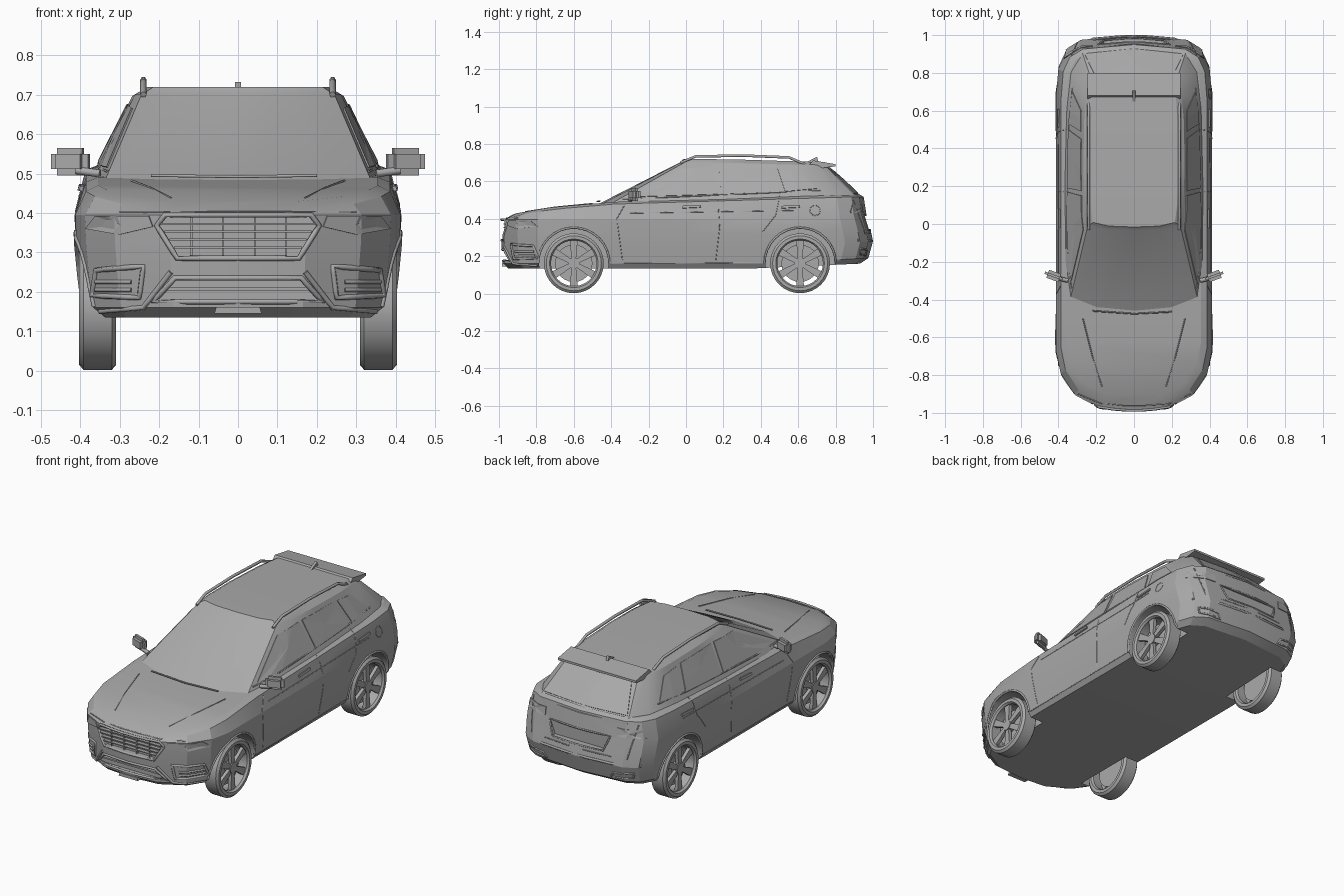
import bpy, bmesh
from math import sin, cos, pi
from mathutils import Vector, Matrix
from mathutils.bvhtree import BVHTree

if "Cube" in bpy.data.objects:
    bpy.data.objects.remove(bpy.data.objects["Cube"])

grey = bpy.data.materials.new("plain_grey")
grey.use_nodes = True
grey.diffuse_color = (0.4, 0.4, 0.4, 1)
for node in grey.node_tree.nodes:
    if node.type == 'BSDF_PRINCIPLED':
        node.inputs["Base Color"].default_value = grey.diffuse_color


def activate(ob):
    bpy.ops.object.select_all(action='DESELECT')
    ob.select_set(True)
    bpy.context.view_layer.objects.active = ob


def finish(name, bm, smooth=None):
    bmesh.ops.recalc_face_normals(bm, faces=bm.faces)
    me = bpy.data.meshes.new(name)
    bm.to_mesh(me)
    bm.free()
    me.materials.append(grey)
    ob = bpy.data.objects.new(name, me)
    bpy.context.collection.objects.link(ob)
    if smooth:
        activate(ob)
        bpy.ops.object.shade_smooth_by_angle(angle=smooth)
    return ob


def prism(bm, pts, axis, a, b):
    # Extrude a (y, z) outline along x, or an (x, z) outline along y
    put = (lambda p, d: (d, p[0], p[1])) if axis == 'x' else (lambda p, d: (p[0], d, p[1]))
    lo, hi = [[bm.verts.new(put(p, d)) for p in pts] for d in (a, b)]
    bm.faces.new(lo)
    bm.faces.new(hi[::-1])
    for i in range(len(pts)):
        bm.faces.new((lo[i - 1], lo[i], hi[i], hi[i - 1]))


def extrude(name, pts, axis, a, b):
    bm = bmesh.new()
    prism(bm, pts, axis, a, b)
    return finish(name, bm)


def loft(rings):
    # Skin mirrored half outlines and close both ends with cross strips
    bm, n, loops = bmesh.new(), len(rings[0]), []
    for half in rings:
        full = half + [(-x, y, z) for x, y, z in half[-2:0:-1]]
        loops.append([bm.verts.new(p) for p in full])
    size = 2 * n - 2
    for lo, hi in zip(loops, loops[1:]):
        for i in range(size):
            bm.faces.new((lo[i - 1], lo[i], hi[i], hi[i - 1]))
    for lp in (loops[0], loops[-1]):
        for i in range(n - 1):
            ids = dict.fromkeys((i, i + 1, (size - i - 1) % size, (size - i) % size))
            bm.faces.new([lp[k] for k in ids])
    bmesh.ops.recalc_face_normals(bm, faces=bm.faces)
    return bm


def belt(y):
    line = [(-1, .4), (-.9, .427), (-.74, .455), (-.43, .485), (.9, .525), (2, .525)]
    for (a, p), (b, q) in zip(line, line[1:]):
        if y <= b:
            return p + (q - p) * (y - a) / (b - a)


# Lower body: plan outline stacked in rings (width, front, rear, front z, rear z)
plan = [(0, -1), (.42, -.985), (.76, -.91), (.94, -.8), (1, -.68), (1, -.4), (1, 0),
        (1, .4), (1, .7), (.97, .85), (.88, .93), (.7, .975), (0, 1)]
levels = [(.375, .95, .93, .135, .16), (.392, .98, .975, .16, .19), (.402, .985, 1, .24, .28),
          (.41, .99, .985, .32, .35), (.413, .99, .965, .395, .42)]
rings = []
for w, f, r, zf, zr in levels:
    rings.append([(u * w, t * (f if t < 0 else r), zf + (zr - zf) * max(0, (t - .4) / .6))
                  for u, t in plan])
for w, f, r, dz in ((.386, .965, .95, -.008), (.355, .92, .93, .004)):
    ring = [(u * w, t * (f if t < 0 else r)) for u, t in plan]
    rings.append([(x, y, belt(y) + dz) for x, y in ring])
bm = loft(rings)
trees = [BVHTree.FromBMesh(bm)]
body = finish("body_shell", bm)

# Cabin: belt outline up to the roof edge, then an inset roof
base = [(0, -.51), (.2, -.49), (.345, -.43), (.372, -.25), (.376, .2), (.368, .62),
        (.345, .82), (.28, .925), (0, .955)]
top = [(0, -.035), (.15, -.03), (.245, -.01), (.262, .1), (.268, .3), (.264, .55),
       (.25, .7), (.22, .745), (0, .76)]
edge = [(x, y, .7 - .03 * max(0, y - .2)) for x, y in top]
bm = loft([[(x, y, belt(y) - .02) for x, y in base], edge,
           [(x * .88, .35 + (y - .35) * .95, z + .019) for x, y, z in edge]])
trees.append(BVHTree.FromBMesh(bm))
cabin = finish("cabin", bm, .45)


def cut(target, cutter):
    mod = target.modifiers.new("cut", 'BOOLEAN')
    mod.operation, mod.solver, mod.object = 'DIFFERENCE', 'EXACT', cutter
    activate(target)
    bpy.ops.object.modifier_apply(modifier=mod.name)
    bpy.data.objects.remove(cutter)


def circle(y, z, r, n=32):
    return [(y + r * cos(2 * pi * i / n), z + r * sin(2 * pi * i / n)) for i in range(n)]


# Wheel arches, grille, lower intake and rear plate recess
axles, hub_z = (-.6, .61), .162
for y in axles:
    for s in (1, -1):
        cut(body, extrude("arch_cutter", circle(y, hub_z, .186), 'x', s * .29, s * .5))
grille = [(-.2, .365), (-.18, .39), (.18, .39), (.2, .365), (.15, .29), (-.15, .29)]
intake = [(-.16, .235), (.16, .235), (.215, .175), (-.215, .175)]
plate = [(-.19, .42), (.19, .42), (.16, .34), (-.16, .34)]
cut(body, extrude("grille_cutter", grille, 'y', -1.1, -.955))
cut(body, extrude("intake_cutter", intake, 'y', -1.1, -.945))
cut(body, extrude("plate_cutter", plate, 'y', .945, 1.1))
activate(body)
bpy.ops.object.shade_smooth_by_angle(angle=.3)


def project(p, side, off):
    # Drop a 2D point onto the shell from the front, rear, left or right
    start, ray = {'front': ((p[0], -2, p[1]), (0, 1, 0)), 'rear': ((p[0], 2, p[1]), (0, -1, 0)),
                  'left': ((2, p[0], p[1]), (-1, 0, 0)),
                  'right': ((-2, p[0], p[1]), (1, 0, 0))}[side]
    hits = [h for h in (t.ray_cast(Vector(start), Vector(ray)) for t in trees) if h[0]]
    if hits:
        loc, nor, _, _ = min(hits, key=lambda h: h[3])
        return loc + nor * off


def dense(pts, closed, n=5):
    ends = pts[1:] + pts[:1] if closed else pts[1:]
    out = [Vector(a).lerp(Vector(b), k / n) for a, b in zip(pts, ends) for k in range(n)]
    return out if closed else out + [Vector(pts[-1])]


def tube(name, pts, r, closed=False):
    cu = bpy.data.curves.new(name, 'CURVE')
    cu.dimensions, cu.bevel_depth, cu.bevel_resolution = '3D', r, 1
    cu.use_fill_caps = True
    sp = cu.splines.new('POLY')
    sp.points.add(len(pts) - 1)
    for q, p in zip(sp.points, pts):
        q.co = (*p, 1)
    sp.use_cyclic_u = closed
    cu.materials.append(grey)
    ob = bpy.data.objects.new(name, cu)
    bpy.context.collection.objects.link(ob)
    activate(ob)
    bpy.ops.object.convert(target='MESH')


def trim(name, pts, side, r=.002, closed=False):
    hits = [project(p, side, 0) for p in dense(pts, closed)]
    tube(name, [h for h in hits if h], r, closed)


def pane(name, pts, side, off=.004):
    # Thin raised plate following the shell
    outline = dense(pts, True)
    mid = sum(outline, Vector((0, 0))) / len(outline)
    pairs = [(project(p, side, off), project(p, side, -off)) for p in outline]
    bm = bmesh.new()
    hub = bm.verts.new(project(mid, side, off))
    rim = [(bm.verts.new(a), bm.verts.new(b)) for a, b in pairs if a]
    for (a, b), (c, d) in zip(rim, rim[1:] + rim[:1]):
        bm.faces.new((hub, a, c))
        bm.faces.new((a, b, d, c))
    finish(name, bm)


def flip(pts, s):
    return [(x * s, z) for x, z in pts]


# Side glass, door seams and handles
windows = {"front_window": [(-.3, .515), (-.03, .665), (.15, .675), (.17, .53)],
           "rear_window": [(.19, .53), (.175, .675), (.45, .67), (.5, .542)],
           "quarter_window": [(.53, .545), (.49, .665), (.6, .655), (.7, .56)]}
belt_trim = [(-.34, .505), (.72, .552)]
seams = {"front_door_seam": [(-.33, .47), (-.37, .4), (-.34, .18)],
         "middle_door_seam": [(.17, .5), (.18, .35), (.16, .18)],
         "rear_door_seam": [(.5, .52), (.48, .42), (.41, .33)],
         "shoulder_crease": [(-.3, .43), (.6, .445)], "sill_trim": [(-.4, .16), (.41, .165)]}
for side, s in (("left", 1), ("right", -1)):
    for name, pts in windows.items():
        pane(side + "_" + name, pts, side)
    trim(side + "_belt_trim", belt_trim, side, .004)
    for name, pts in seams.items():
        trim(side + "_" + name, pts, side)
    for y in (.03, .56):
        pane(side + "_door_handle", [(y - .05, .455), (y + .05, .46), (y + .05, .472),
                                     (y - .05, .467)], side, .008)
    # Arch lips
    for y in axles:
        arc = [(y + .19 * cos(a * pi / 16), hub_z + .19 * sin(a * pi / 16)) for a in range(17)]
        trim(side + "_arch_lip", arc, side, .006)
    # Lamps, bumper corners and lower bumper outlets
    pane(side + "_headlamp", flip([(.215, .365), (.225, .392), (.36, .392), (.385, .36),
                                   (.3, .345)], s), "front")
    fog = flip([(.24, .265), (.36, .255), (.37, .19), (.25, .185)], s)
    trim(side + "_fog_frame", fog, "front", .007, True)
    for z in (.205, .225):
        trim(side + "_fog_bar", flip([(.27, z), (.36, z)], s), "front", .006)
    trim(side + "_bumper_crease", flip([(.35, .15), (.24, .16), (.17, .25)], s), "front", .007)
    pane(side + "_tail_lamp", flip([(.22, .43), (.22, .475), (.35, .475), (.37, .43)], s), "rear")
    trim(side + "_rear_outlet", flip([(.2, .2), (.32, .21), (.33, .24), (.22, .23)], s),
         "rear", .005, True)
    # Roof rail
    rail = [(-.03, .7), (.05, .733), (.3, .738), (.55, .728), (.64, .69)]
    tube(side + "_roof_rail", [(s * .24, y, z) for y, z in rail], .008)
    # Door mirror
    bm = bmesh.new()
    bmesh.ops.create_cube(bm, size=1, matrix=Matrix.LocRotScale(
        Vector((s * .425, -.275, .53)), Matrix.Rotation(s * .35, 3, 'Z'), Vector((.1, .045, .07))))
    bmesh.ops.bevel(bm, geom=bm.edges[:], offset=.016, segments=2, affect='EDGES')
    finish(side + "_mirror", bm, .6)
    tube(side + "_mirror_arm", [(s * .35, -.3, .5), (s * .41, -.285, .508)], .011)

# Front details
trim("grille_frame", [(x * 1.03, .34 + (z - .34) * 1.1) for x, z in grille], "front", .007, True)
for z in (.31, .33, .35, .37):
    w = .15 + (z - .29) * .6
    extrude("grille_bar", [(-w, z), (w, z), (w, z + .005), (-w, z + .005)], 'y', -.975, -.95)
for x in (-.12, -.04, .04, .12):
    extrude("grille_rib", [(x, .29), (x + .004, .29), (x + .004, .39), (x, .39)], 'y', -.97, -.95)
trim("intake_frame", intake, "front", .007, True)
extrude("intake_bar", [(-.18, .203), (.18, .203), (.18, .212), (-.18, .212)], 'y', -.96, -.94)
extrude("front_skid", [(-.06, .145), (.06, .145), (.055, .162), (-.055, .162)], 'y', -.985, -.94)
trim("hood_edge", [(-.3, .403), (.3, .403)], "front", .003)
for s in (1, -1):
    tube("hood_crease", [(s * (.27 - .05 * k), y, belt(y) + .004) for k, y in
                         enumerate((-.5, -.7, -.86))], .003)
tube("wiper", [(-.22, -.46, .495), (0, -.475, .492), (.2, -.465, .495)], .004)

# Rear details
pane("rear_glass", [(-.26, .535), (-.2, .66), (.2, .66), (.26, .535)], "rear")
trim("tailgate_seam", [(-.33, .5), (-.3, .32), (.3, .32), (.33, .5)], "rear", .003)
trim("rear_bumper_step", [(-.36, .285), (.36, .285)], "rear", .007)
trim("plate_frame", plate, "rear", .005, True)
extrude("spoiler", [(.66, .69), (.68, .712), (.8, .692), (.8, .68), (.73, .672)], 'x', -.245, .245)
extrude("antenna_fin", [(.64, .7), (.7, .732), (.71, .7)], 'x', -.007, .007)
trim("fuel_flap", circle(.69, .445, .028, 12), "left", .002, True)

# Wheels: turned tyre, hub, spokes and brake disc
tyre = [(-.047, .13), (-.047, .147), (-.036, .16), (.036, .16), (.047, .147), (.047, .13),
        (.036, .122), (-.036, .122)]
for y in axles:
    for s in (1, -1):
        bm = bmesh.new()
        vs = [bm.verts.new((x, 0, r)) for x, r in tyre]
        es = [bm.edges.new((vs[i - 1], vs[i])) for i in range(len(vs))]
        bmesh.ops.spin(bm, geom=vs + es, cent=(0, 0, 0), axis=(1, 0, 0), dvec=(0, 0, 0),
                       angle=2 * pi, steps=32, use_merge=True)
        bmesh.ops.remove_doubles(bm, verts=bm.verts, dist=.0001)
        prism(bm, circle(0, 0, .03, 16), 'x', 0, s * .037)
        prism(bm, circle(0, 0, .1, 24), 'x', -s * .012, -s * .002)
        for k in range(6):
            c, d = cos(k * pi / 3 + pi / 6), sin(k * pi / 3 + pi / 6)
            arm = [(.02, -.012), (.126, -.021), (.126, .021), (.02, .012)]
            prism(bm, [(a * c - b * d, a * d + b * c) for a, b in arm], 'x', s * .014, s * .033)
        bmesh.ops.translate(bm, verts=bm.verts, vec=(s * .356, y, hub_z))
        finish(("front" if y < 0 else "rear") + ("_left" if s > 0 else "_right") + "_wheel", bm, .5)
